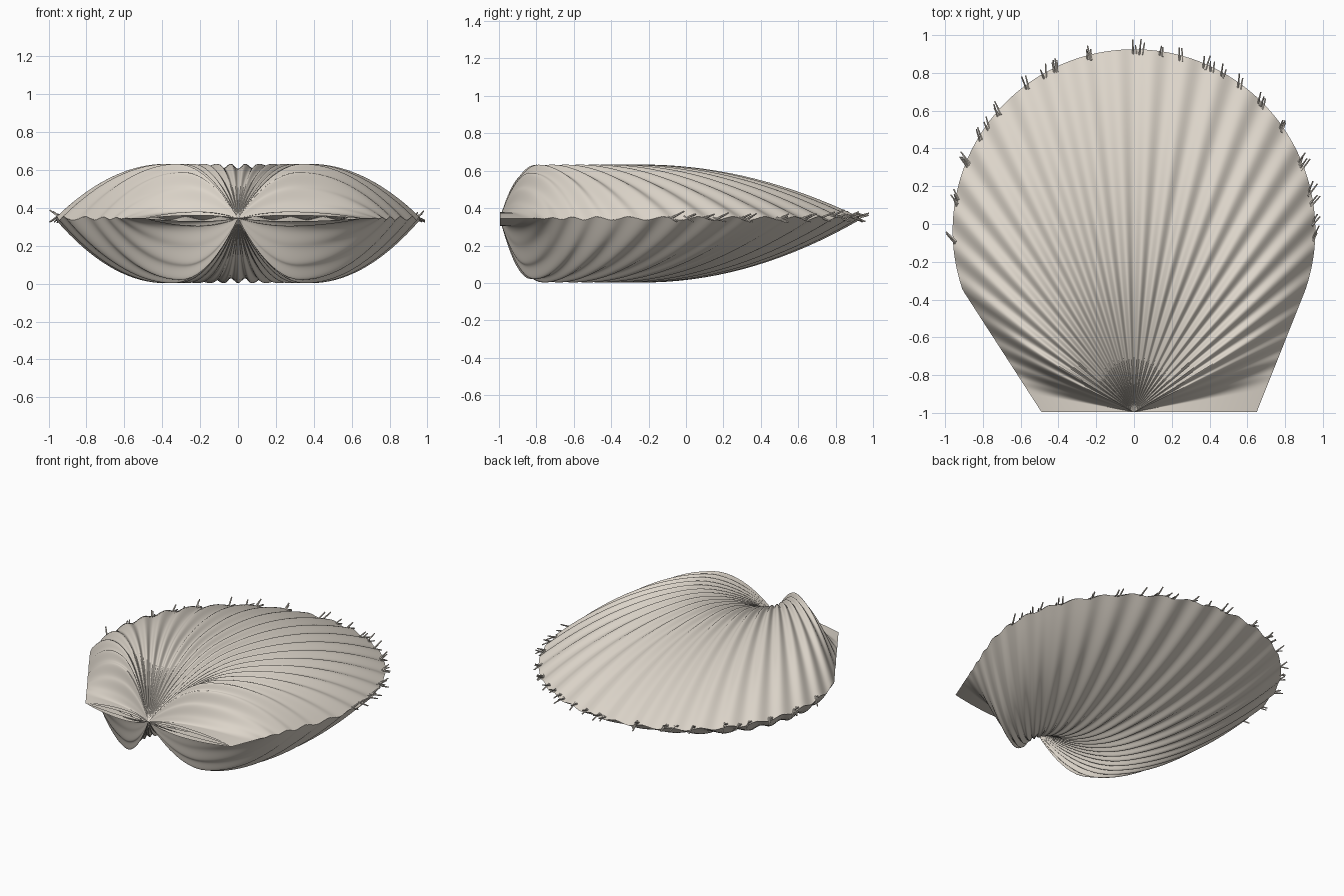
import bpy, bmesh, math, random
from mathutils import Vector

if "Cube" in bpy.data.objects:
    bpy.data.objects.remove(bpy.data.objects["Cube"])

random.seed(4)
MID = 0.345           # height of the seam between the valves
HINGE = -0.995        # y of the hinge point
CENTRE, RADIUS = -0.035, 0.96
RIB = math.radians(5.6)


def material(name, rgb):
    mat = bpy.data.materials.new(name)
    mat.use_nodes = True
    mat.diffuse_color = (*rgb, 1)
    bsdf = mat.node_tree.nodes["Principled BSDF"]
    bsdf.inputs["Base Color"].default_value = (*rgb, 1)
    bsdf.inputs["Roughness"].default_value = 0.7
    return mat


shell_beige = material("shell beige", (0.72, 0.665, 0.59))


def smoothstep(a, b, x):
    s = min(1, max(0, (x - a) / (b - a)))
    return s * s * (3 - 2 * s)


def reach(theta):
    """Distance from the hinge to the rim: a circle with a straight ear below."""
    dx, dy = math.cos(theta), math.sin(theta)
    h = HINGE - CENTRE
    circle = -h * dy + math.sqrt((h * dy) ** 2 - h * h + RADIUS ** 2)
    ear_x = 0.65 if dx > 0 else 0.49
    top_x, top_y = 0.907, -0.35 - HINGE
    # ear side runs from (ear_x, 0) to (top_x, top_y)
    det = abs(dx) * top_y - dy * (top_x - ear_x)
    ear = ear_x * top_y / det if det > 1e-4 else 9
    return ear if ear * dy < top_y else circle


def surface(theta, t, depth, rib):
    r = reach(theta) * t
    edge = math.degrees(min(theta, math.pi - theta))
    body = smoothstep(10, 32, edge)
    arch = 1 - ((t - 0.4) / (0.4 if t < 0.4 else 0.6)) ** 2
    height = depth * (0.12 + 0.88 * body) * arch
    wave = -math.cos((theta - math.pi / 2) / RIB * math.tau)
    swell = rib * body * min(1, t * 3) * (1 - 0.35 * t)
    return Vector((r * math.cos(theta), HINGE + r * math.sin(theta),
                   MID + height + swell * wave))


def finish(name, bm):
    mesh = bpy.data.meshes.new(name)
    bm.to_mesh(mesh)
    bm.free()
    obj = bpy.data.objects.new(name, mesh)
    bpy.context.collection.objects.link(obj)
    mesh.materials.append(shell_beige)
    for o in bpy.context.selected_objects:
        o.select_set(False)
    obj.select_set(True)
    bpy.context.view_layer.objects.active = obj
    bpy.ops.object.shade_smooth_by_angle(angle=math.radians(50))
    return obj


def valve(name, depth, rib, rays=384, rings=28):
    bm = bmesh.new()
    grid = [[bm.verts.new(surface(math.pi * i / rays, j / rings, depth, rib))
             for j in range(rings + 1)] for i in range(rays + 1)]
    for a, b in zip(grid, grid[1:]):
        for j in range(rings):
            quad = (a[j], a[j + 1], b[j + 1], b[j])
            bm.faces.new(quad if depth > 0 else quad[::-1])
    # weld the rays together at the hinge point
    bmesh.ops.pointmerge(bm, verts=[row[0] for row in grid], merge_co=(0, HINGE, MID))
    return finish(name, bm)


# Ribbed valves, whose rims interlock
valve("upper_valve", 0.275, 0.015)
valve("lower_valve", -0.33, 0.015)

# Soft body lining, seen through the gap along the hinge
valve("upper_mantle", 0.13, 0.015, 128, 12)
valve("lower_mantle", -0.13, 0.015, 128, 12)


# Fine bristles in pairs along the rim
def bristle(bm, base, direction, length):
    rot = direction.to_track_quat('Z', 'Y').to_matrix().to_4x4()
    rot.translation = base + direction * length * 0.35
    bmesh.ops.create_cone(bm, cap_ends=True, segments=6, radius1=0.006,
                          radius2=0.004, depth=length, matrix=rot)


bm = bmesh.new()
ribs = int(math.radians(45) / RIB)
for k in range(-ribs, ribs + 1):
    for pair in range(2):
        theta = math.pi / 2 + (k + random.uniform(-0.4, 0.4)) * RIB
        base = surface(theta, 0.99, 0.275, 0.015)
        out = Vector((base.x, base.y - CENTRE, 0)).normalized()
        for side in (-1, 1):
            lean = Vector((random.uniform(-0.25, 0.25), 0.8,
                           side * 0.45 + random.uniform(-0.2, 0.2)))
            aim = (out * 0.6 + lean).normalized()
            step = Vector((-out.y, out.x, 0)) * 0.008 * side
            bristle(bm, base + step, aim, random.uniform(0.05, 0.09))
finish("rim_bristles", bm)
